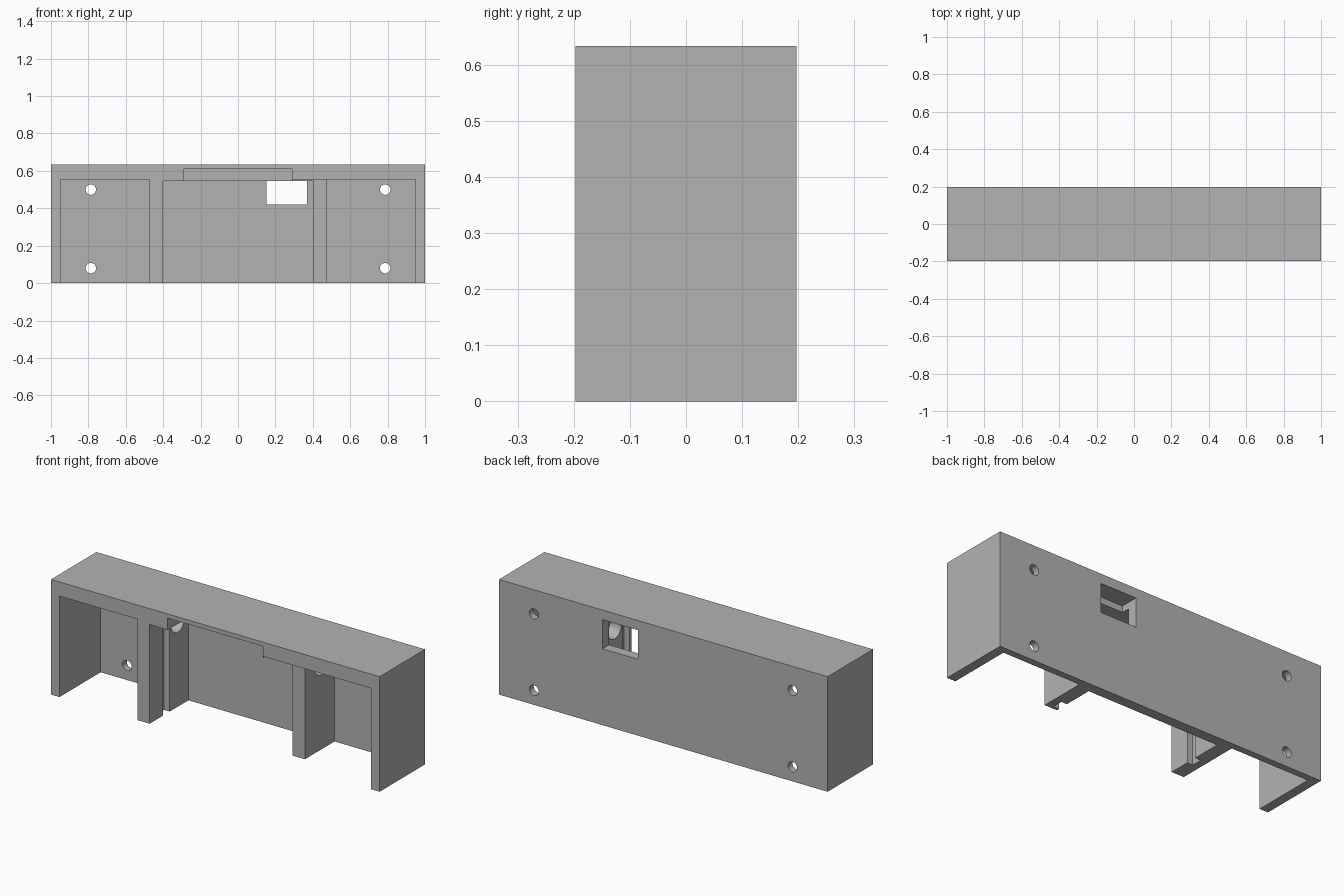
import bpy
import math
from mathutils import Vector

cube = bpy.data.objects.get("Cube")
if cube:
    bpy.data.objects.remove(cube, do_unlink=True)

# Overall size; depths are measured from the front face
WIDTH, DEPTH, HEIGHT = 2.0, 0.394, 0.633
FRONT = -DEPTH / 2
OUT = 0.05  # how far cutters overshoot open sides

gray = bpy.data.materials.new("plain_gray")
gray.use_nodes = True
color = (0.45, 0.45, 0.45, 1)
gray.diffuse_color = color
gray.node_tree.nodes["Principled BSDF"].inputs["Base Color"].default_value = color


def box(name, x, d, z):
    """Box from x range, depth range (from the front) and z range."""
    center = Vector((sum(x) / 2, FRONT + sum(d) / 2, sum(z) / 2))
    bpy.ops.mesh.primitive_cube_add(size=1, location=center)
    ob = bpy.context.object
    ob.name = name
    ob.scale = (x[1] - x[0], d[1] - d[0], z[1] - z[0])
    bpy.ops.object.transform_apply(location=True, rotation=True, scale=True)
    ob.data.materials.append(gray)
    return ob


def rod(name, radius, length, location, rotation):
    bpy.ops.mesh.primitive_cylinder_add(vertices=32, radius=radius, depth=length,
                                        location=location, rotation=rotation)
    ob = bpy.context.object
    ob.name = name
    bpy.ops.object.transform_apply(location=True, rotation=True, scale=True)
    ob.data.materials.append(gray)
    return ob


def cut(target, cutter):
    mod = target.modifiers.new("cut", 'BOOLEAN')
    mod.operation = 'DIFFERENCE'
    mod.solver = 'EXACT'
    mod.object = cutter
    bpy.context.view_layer.objects.active = target
    bpy.ops.object.modifier_apply(modifier=mod.name)
    bpy.data.objects.remove(cutter, do_unlink=True)


housing = box("housing", (-WIDTH / 2, WIDTH / 2), (0, DEPTH), (0, HEIGHT))

# Center bay, open at the front and the bottom
cut(housing, box("center_bay", (-0.4, 0.4), (-OUT, 0.337), (-OUT, 0.545)))

# Side bays, with a thinner back wall
for side in (-1, 1):
    x = sorted((side * 0.475, side * 0.948))
    cut(housing, box("side_bay", x, (-OUT, 0.357), (-OUT, 0.555)))

# Raised notch in the front header
cut(housing, box("header_notch", (-0.29, 0.29), (-OUT, 0.175), (0.3, 0.61)))

# Recess that sets the left divider back from the front
cut(housing, box("divider_recess", (0.29, 0.9), (-OUT, 0.1), (-OUT, 0.555)))

# Slide-in panel grooves on the inner faces of both dividers
cut(housing, box("panel_groove", (-0.434, 0.434), (0.116, 0.175), (-OUT, 0.545)))

# Window through the back wall
cut(housing, box("back_window", (0.153, 0.37), (DEPTH - 0.1, DEPTH + OUT), (0.42, 0.58)))

for side in (-1, 1):
    # Cable hole through each divider
    cut(housing, rod("cable_hole", 0.056, 0.2, (side * 0.44, FRONT + 0.245, 0.465),
                     (0, math.pi / 2, 0)))
    # Screw holes through the back wall
    for z in (0.08, 0.5):
        cut(housing, rod("screw_hole", 0.028, 0.2, (side * 0.787, -FRONT, z),
                         (math.pi / 2, 0, 0)))

# Smooth hole walls, sharp edges elsewhere
bpy.ops.object.select_all(action='DESELECT')
housing.select_set(True)
bpy.context.view_layer.objects.active = housing
bpy.ops.object.shade_smooth_by_angle(angle=math.radians(30))
